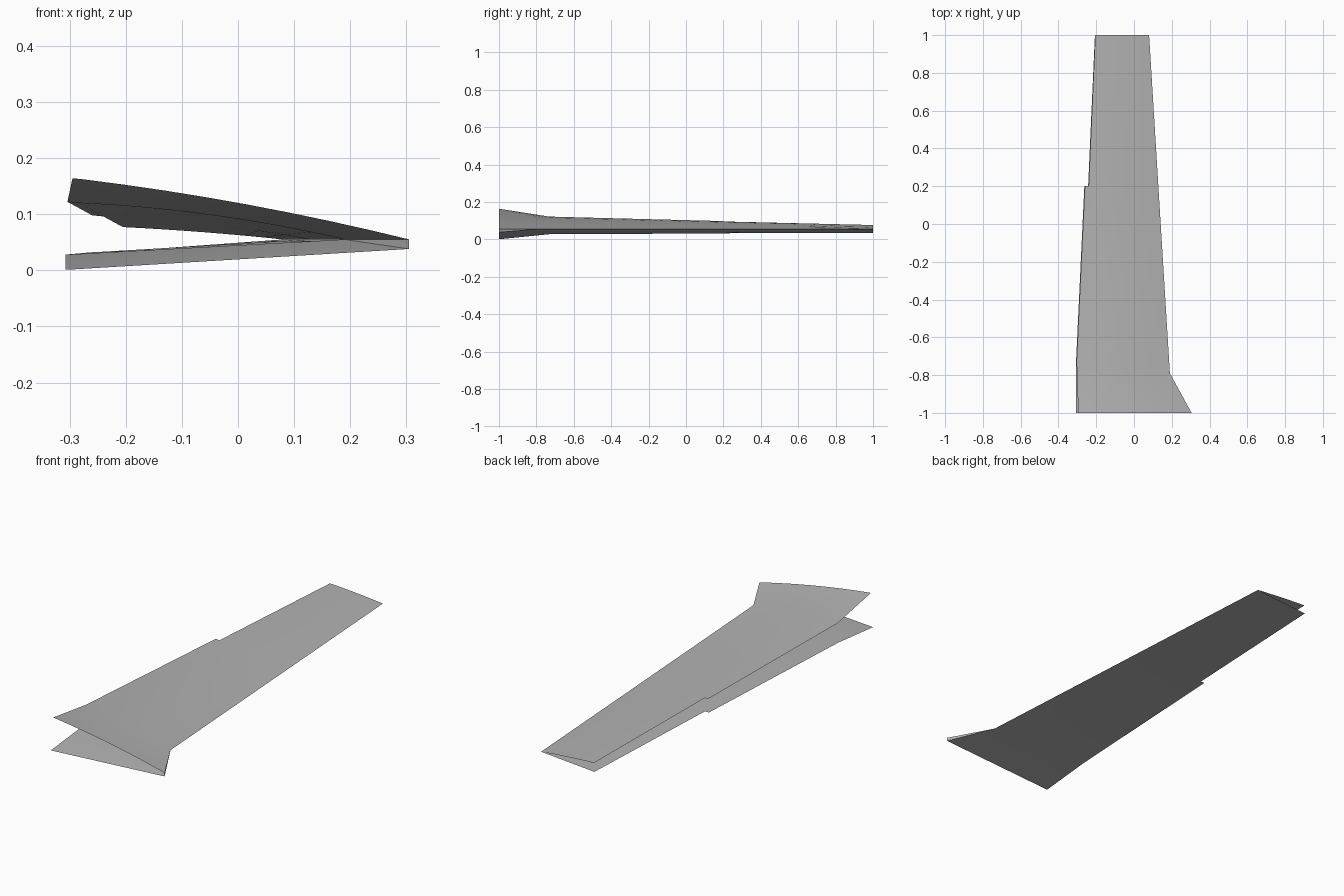
import bpy
import bmesh
from mathutils import Vector

cube = bpy.data.objects.get("Cube")
if cube:
    bpy.data.objects.remove(cube, do_unlink=True)

grey = bpy.data.materials.new("light grey")
grey.use_nodes = True
colour = (0.45, 0.45, 0.45, 1)
grey.diffuse_color = colour
grey.node_tree.nodes["Principled BSDF"].inputs["Base Color"].default_value = colour

COLUMNS = 8   # panels along the chord
FLAP = 0.02   # width of the trailing strip that ends at the notch


def finish(name, bm):
    mesh = bpy.data.meshes.new(name)
    bm.to_mesh(mesh)
    bm.free()
    mesh.materials.append(grey)
    obj = bpy.data.objects.new(name, mesh)
    bpy.context.collection.objects.link(obj)
    bpy.ops.object.select_all(action="DESELECT")
    bpy.context.view_layer.objects.active = obj
    obj.select_set(True)
    bpy.ops.object.shade_smooth_by_angle(angle=0.6)
    return obj


def skin(name, stations, flap_rise, faces_up):
    """Loft an open sheet; each station is trailing point, leading point, camber."""
    bm = bmesh.new()
    rows = []
    for trail, lead, camber in stations:
        trail, lead = Vector(trail), Vector(lead)
        row = [bm.verts.new(trail + Vector((-FLAP, 0, flap_rise)))]
        for i in range(COLUMNS + 1):
            u = i / COLUMNS
            point = trail.lerp(lead, u)
            point.z += 4 * camber * u * (1 - u)
            row.append(bm.verts.new(point))
        rows.append(row)
    for r, (a, b) in enumerate(zip(rows, rows[1:])):
        # the outboard bay has no trailing strip
        first = 1 if r == len(rows) - 2 else 0
        for i in range(first, len(a) - 1):
            quad = (a[i], a[i + 1], b[i + 1], b[i])
            bm.faces.new(quad if faces_up else quad[::-1])
    bmesh.ops.delete(bm, geom=[v for v in bm.verts if not v.link_faces], context="VERTS")
    return finish(name, bm)


# Shared leading edge, outboard of the root fillet
KINK, MIDDLE, TIP = (0.19, -0.79, 0.055), (0.129, 0.2, 0.055), (0.08, 1, 0.055)
ROOT_TOP, ROOT_LOW = (0.305, -1, 0.055), (0.305, -1, 0.038)

# Upper skin, raised and cambered toward the root
skin("upper_wing_skin", [
    ((-0.275, -1, 0.162), ROOT_TOP, 0.009),
    ((-0.284, -0.73, 0.120), KINK, 0.011),
    ((-0.24, 0.2, 0.096), MIDDLE, 0.007),
    ((-0.205, 1, 0.077), TIP, 0.002),
], 0.002, True)

# Lower skin, drooping at the root
skin("lower_wing_skin", [
    ((-0.287, -1, 0.002), ROOT_LOW, 0),
    ((-0.287, -0.73, 0.029), KINK, 0),
    ((-0.243, 0.2, 0.033), MIDDLE, 0),
    ((-0.207, 1, 0.034), TIP, 0),
], -0.001, False)

# Small triangle closing the leading edge at the root
bm = bmesh.new()
bm.faces.new([bm.verts.new(p) for p in (ROOT_LOW, KINK, ROOT_TOP)])
finish("root_leading_edge", bm)
